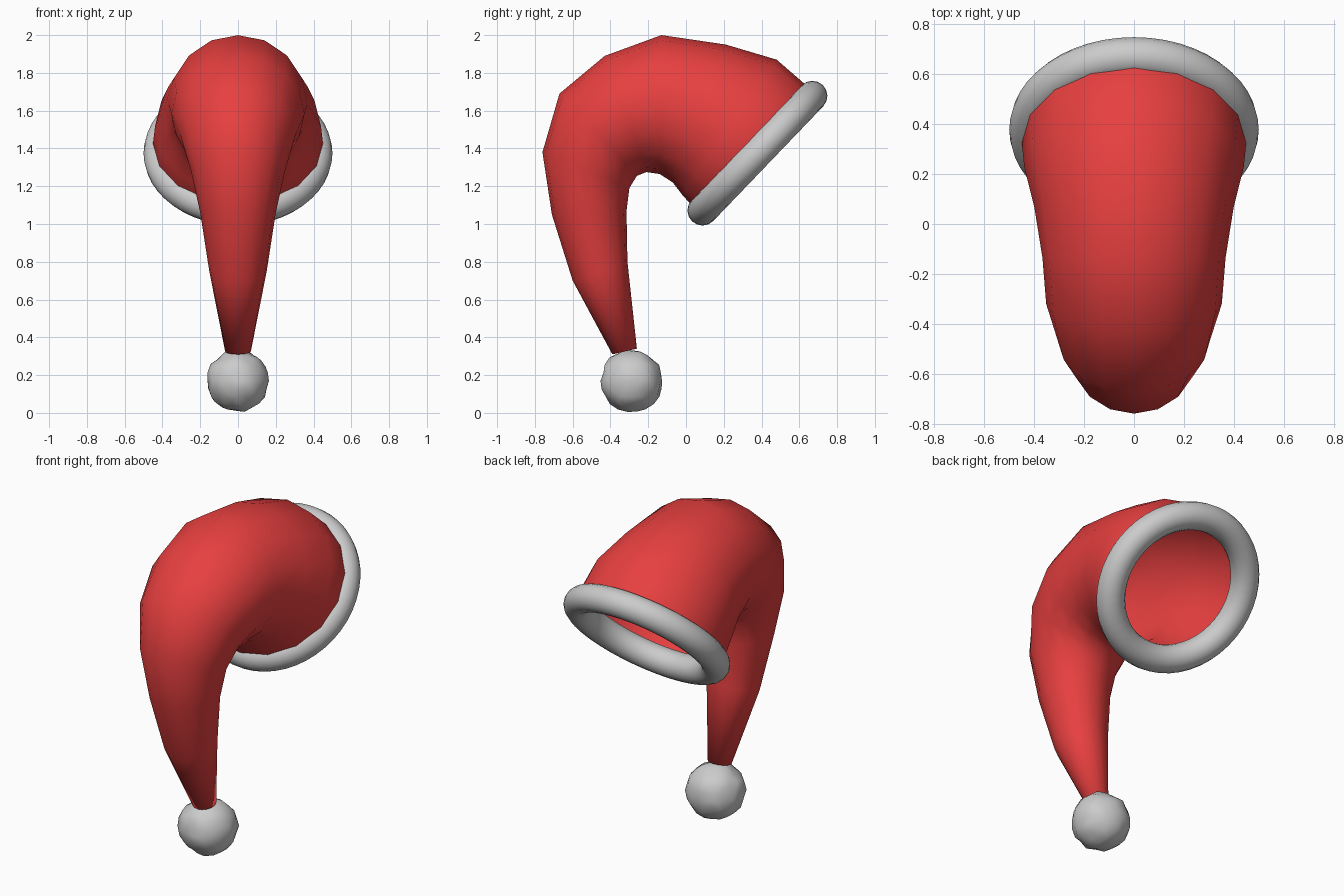
import bpy, bmesh, math, random
from mathutils import Vector

if "Cube" in bpy.data.objects:
    bpy.data.objects.remove(bpy.data.objects["Cube"])

random.seed(4)
red = bpy.data.materials.new("red_felt")
red.diffuse_color = (0.8, 0.05, 0.05, 1)
red.use_nodes = True
red.node_tree.nodes["Principled BSDF"].inputs["Base Color"].default_value = red.diffuse_color

# Hat cloth: 16-sided rings, each (outer y, outer z, inner y, inner z, half width)
rings = [
    (0.675, 1.69, 0.08, 1.06, 0.43),
    (0.63, 1.74, 0.02, 1.11, 0.45),
    (0.48, 1.87, -0.02, 1.155, 0.44),
    (0.21, 1.95, -0.07, 1.22, 0.40),
    (-0.13, 2.00, -0.14, 1.265, 0.367),
    (-0.43, 1.89, -0.21, 1.275, 0.352),
    (-0.67, 1.69, -0.26, 1.255, 0.305),
    (-0.76, 1.38, -0.30, 1.19, 0.25),
    (-0.71, 1.05, -0.315, 1.07, 0.20),
    (-0.60, 0.70, -0.31, 0.80, 0.152),
    (-0.39, 0.31, -0.26, 0.34, 0.068),
]
SIDES = 16
bm = bmesh.new()
loops = []
for oy, oz, iy, iz, w in rings:
    outer, inner = Vector((0, oy, oz)), Vector((0, iy, iz))
    mid, half = (outer + inner) / 2, (outer - inner) / 2
    loops.append([bm.verts.new(mid + half * math.cos(a) + Vector((w * math.sin(a), 0, 0)))
                  for a in (2 * math.pi * i / SIDES for i in range(SIDES))])
for a, b in zip(loops, loops[1:]):
    for i in range(SIDES):
        j = (i + 1) % SIDES
        bm.faces.new((a[i], a[j], b[j], b[i]))
bm.faces.new(loops[-1])
bmesh.ops.recalc_face_normals(bm, faces=bm.faces)
mesh = bpy.data.meshes.new("hat_cloth")
bm.to_mesh(mesh)
bm.free()
hat = bpy.data.objects.new("hat_cloth", mesh)
bpy.context.collection.objects.link(hat)
mesh.materials.append(red)
mesh.shade_smooth()

# Fur brim: tilted ring round the opening
bpy.ops.mesh.primitive_torus_add(major_radius=0.42, minor_radius=0.08,
                                 major_segments=48, minor_segments=16,
                                 location=(0, 0.378, 1.375),
                                 rotation=(math.radians(46.2), 0, 0))
brim = bpy.context.object
brim.name = "fur_brim"
brim.data.shade_smooth()

# Pompom: slightly lumpy ball at the tip
centre = Vector((0, -0.287, 0.17))
bpy.ops.mesh.primitive_ico_sphere_add(subdivisions=3, radius=0.165, location=centre)
pompom = bpy.context.object
pompom.name = "pompom"
for v in pompom.data.vertices:
    v.co *= random.uniform(0.95, 1.035)
pompom.data.shade_smooth()
